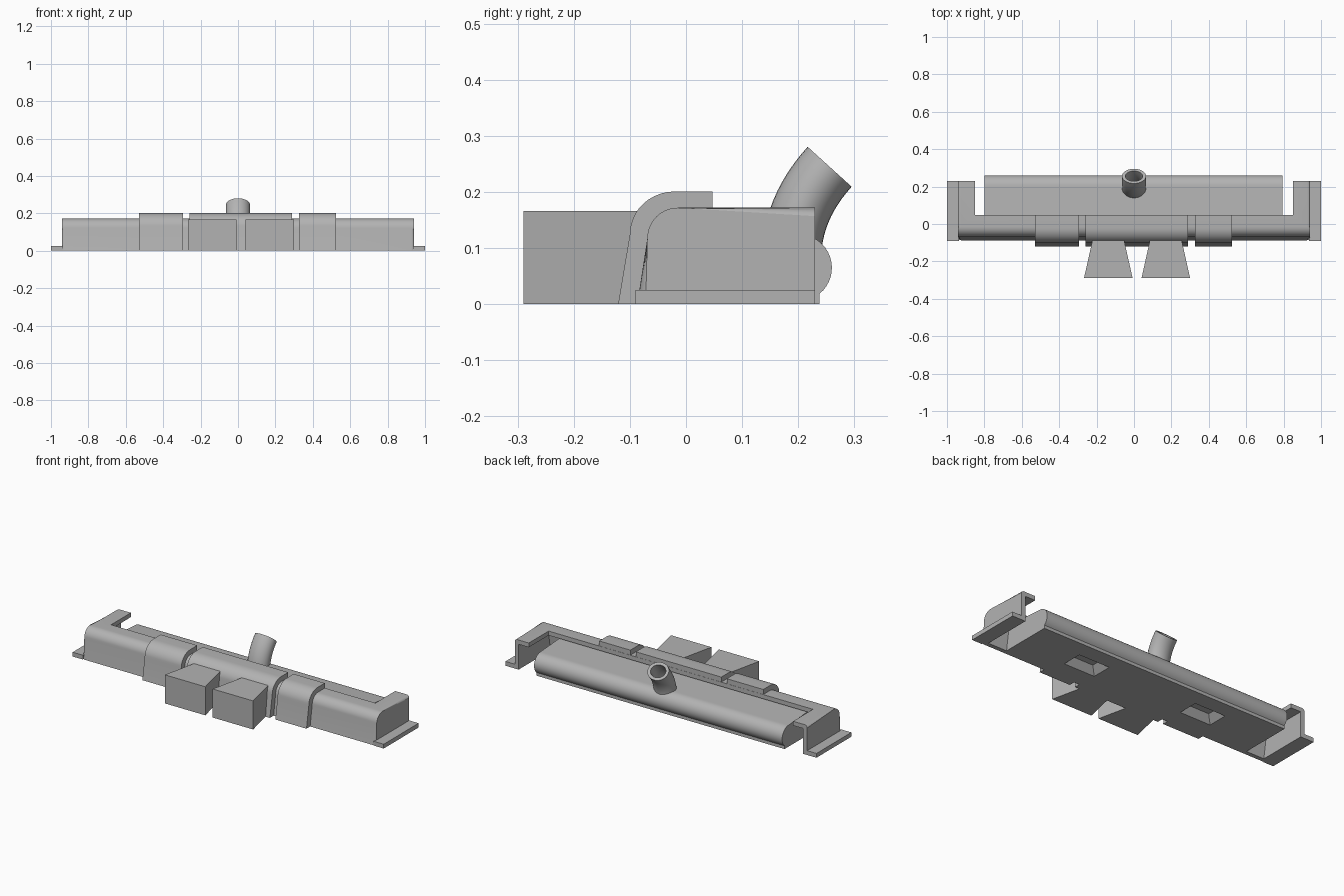
import bpy, bmesh
from math import sin, cos, pi, radians
from mathutils import Vector

if "Cube" in bpy.data.objects:
    bpy.data.objects.remove(bpy.data.objects["Cube"])

GREY = bpy.data.materials.new("plain grey")
GREY.use_nodes = True
GREY.diffuse_color = (0.45, 0.45, 0.45, 1)
GREY.node_tree.nodes["Principled BSDF"].inputs["Base Color"].default_value = GREY.diffuse_color


def finish(name, bm):
    bmesh.ops.recalc_face_normals(bm, faces=bm.faces)
    mesh = bpy.data.meshes.new(name)
    bm.to_mesh(mesh)
    bm.free()
    mesh.materials.append(GREY)
    obj = bpy.data.objects.new(name, mesh)
    bpy.context.collection.objects.link(obj)
    return obj


def activate(obj):
    bpy.ops.object.select_all(action='DESELECT')
    obj.select_set(True)
    bpy.context.view_layer.objects.active = obj


def smooth(obj):
    activate(obj)
    bpy.ops.object.shade_smooth_by_angle(angle=radians(30))


def prism(name, profile, x0, x1, round_ends=0):
    """Extrude a (y, z) profile along x, optionally rounding its upper end edges."""
    bm = bmesh.new()
    a = [bm.verts.new((x0, y, z)) for y, z in profile]
    b = [bm.verts.new((x1, y, z)) for y, z in profile]
    bm.faces.new(a)
    bm.faces.new(b[::-1])
    n = len(profile)
    for i in range(n):
        j = (i + 1) % n
        bm.faces.new((a[i], b[i], b[j], a[j]))
    if round_ends:
        back = max(p[0] for p in profile)
        edges = []
        for e in bm.edges:
            v, w = e.verts
            on_end = v.co.x == w.co.x
            floor = max(v.co.z, w.co.z) < 0.001
            rear = min(v.co.y, w.co.y) > back - 0.001
            if on_end and not floor and not rear:
                edges.append(e)
        bmesh.ops.bevel(bm, geom=edges, offset=round_ends, segments=4,
                        profile=0.5, affect='EDGES')
    return finish(name, bm)


def box(name, x, y, z):
    return prism(name, [(y[0], z[0]), (y[1], z[0]), (y[1], z[1]), (y[0], z[1])], *x)


def frustum(name, low, high, z0, z1):
    """Join two horizontal outlines, each a list of four (x, y) corners."""
    bm = bmesh.new()
    a = [bm.verts.new((x, y, z0)) for x, y in low]
    b = [bm.verts.new((x, y, z1)) for x, y in high]
    bm.faces.new(a)
    bm.faces.new(b)
    for i in range(4):
        j = (i + 1) % 4
        bm.faces.new((a[i], a[j], b[j], b[i]))
    return finish(name, bm)


def cut(obj, cutter):
    activate(obj)
    mod = obj.modifiers.new("cut", 'BOOLEAN')
    mod.operation = 'DIFFERENCE'
    mod.solver = 'EXACT'
    mod.object = cutter
    bpy.ops.object.modifier_apply(modifier=mod.name)
    bpy.data.objects.remove(cutter)


def hood(foot, cy, cz, ry, rz, back):
    """Sloped front, rounded shoulder and flat top, as an open line."""
    arc = [(cy - ry * cos(t * pi / 20), cz + rz * sin(t * pi / 20)) for t in range(11)]
    return [(foot, 0)] + arc + [(back, cz + rz)]


# Housing: rounded solid, hollowed from below and notched at the rear
outer = hood(-0.087, -0.015, 0.117, 0.054, 0.055, 0.23)
housing = prism("housing", outer + [(0.23, 0)], -0.94, 0.94, round_ends=0.015)
inner = hood(-0.062, -0.015, 0.117, 0.029, 0.03, 0.3)
cut(housing, prism("cavity", inner + [(0.3, -0.1), (-0.064, -0.1)], -0.915, 0.915))
cut(housing, box("notch", (-0.85, 0.85), (0.048, 0.4), (-0.2, 0.4)))
smooth(housing)

# Raised bands wrapped over the housing
band_out = hood(-0.121, -0.02, 0.125, 0.08, 0.076, 0.047)
band_in = hood(-0.075, -0.015, 0.117, 0.042, 0.043, 0.047)
for name, x0, x1 in (("right_band", -0.53, -0.295), ("middle_band", -0.26, 0.29),
                     ("left_band", 0.325, 0.525)):
    smooth(prism(name, band_out + band_in[::-1], x0, x1))

# Inner body with a rounded rear edge
roll = [(0.2 + 0.06 * cos(t), 0.065 + 0.06 * sin(t))
        for t in [radians(-51 + i * 141 / 16) for i in range(17)]]
body = prism("inner_body", [(-0.07, 0), (0.238, 0)] + roll
             + [(0.0, 0.138), (-0.045, 0.11)], -0.8, 0.795)


def rect(cx, cy, w, d):
    return [(cx - w, cy - d), (cx + w, cy - d), (cx + w, cy + d), (cx - w, cy + d)]


# Sloped pockets in the underside
for x in (-0.385, 0.385):
    cut(body, frustum("pocket", rect(x, 0.085, 0.1, 0.06),
                      rect(x, 0.085, 0.065, 0.03), -0.001, 0.04))
smooth(body)

# Flat feet at both ends
for name, x in (("right_foot", (-1, -0.935)), ("left_foot", (0.935, 1))):
    box(name, x, (-0.09, 0.23), (0, 0.025))

# Front blocks, flaring towards the front
for name, x in (("right_block", -0.1375), ("left_block", 0.17)):
    outline = [(x - 0.13, -0.29), (x + 0.13, -0.29), (x + 0.082, -0.075), (x - 0.082, -0.075)]
    frustum(name, outline, outline, 0, 0.166)


# Bent hollow pipe at the rear
def bend(t):
    p = [Vector((0, 0.188, 0.08)), Vector((0, 0.188, 0.17)), Vector((0, 0.256, 0.245))]
    pos = p[0] * (1 - t) ** 2 + p[1] * 2 * t * (1 - t) + p[2] * t * t
    tangent = (p[1] - p[0]) * (1 - t) + (p[2] - p[1]) * t
    return pos, tangent.normalized()


bm = bmesh.new()
steps = 12
sides = 32
path = [(i / steps, 0.064, 0.053) for i in range(steps + 1)]
path += [(i / steps, 0.046, 0.037) for i in range(steps, 3, -1)]
rings = []
for t, wide, deep in path:
    pos, tan = bend(t)
    up = tan.cross(Vector((1, 0, 0)))
    rings.append([bm.verts.new(pos + Vector((1, 0, 0)) * wide * cos(2 * pi * k / sides)
                               + up * deep * sin(2 * pi * k / sides)) for k in range(sides)])
for r, s in zip(rings, rings[1:]):
    for k in range(sides):
        m = (k + 1) % sides
        bm.faces.new((r[k], r[m], s[m], s[k]))
bm.faces.new(rings[0])
bm.faces.new(rings[-1])
smooth(finish("pipe", bm))
